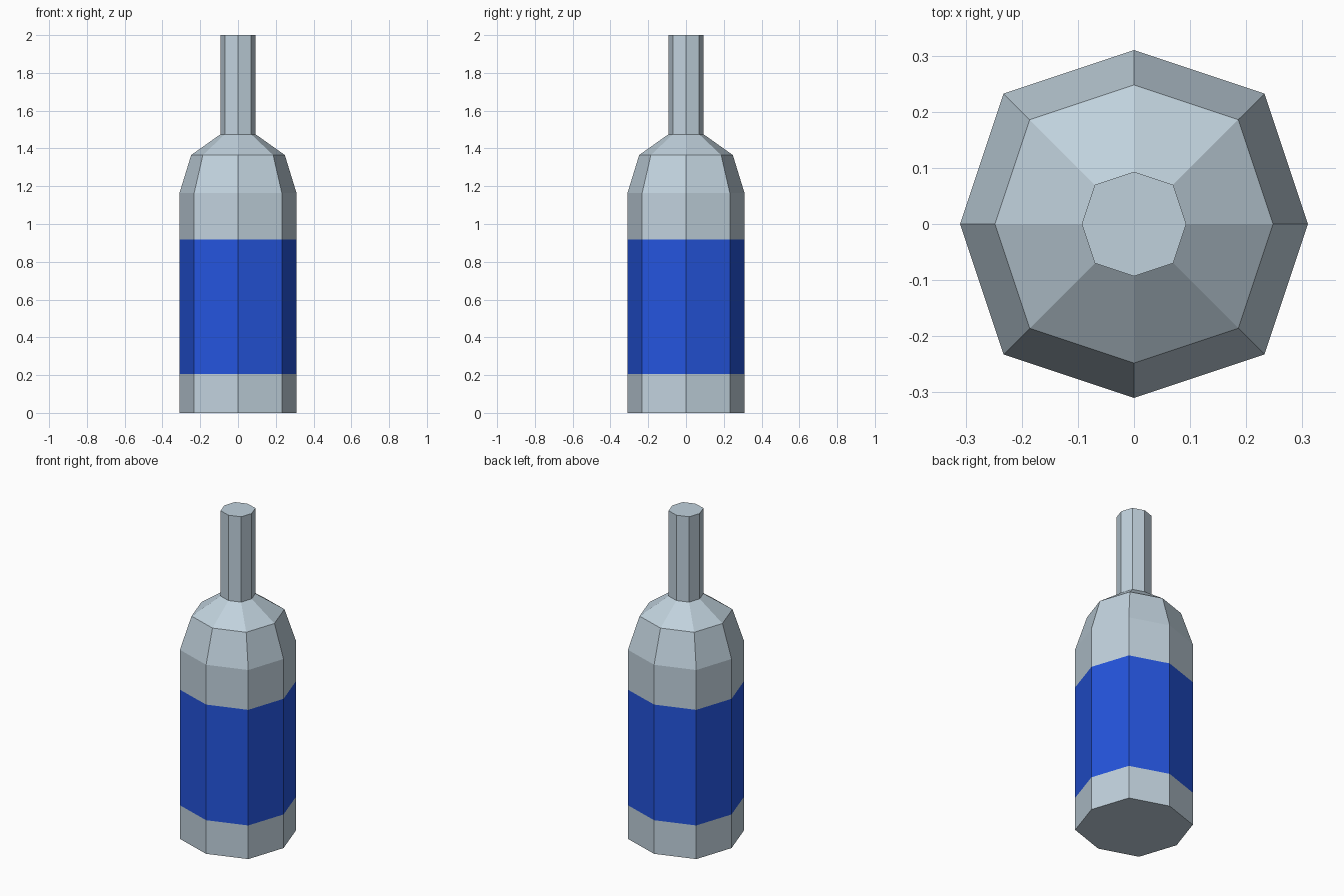
import bpy, bmesh, math

if "Cube" in bpy.data.objects:
    bpy.data.objects.remove(bpy.data.objects["Cube"])

def material(name, rgb):
    m = bpy.data.materials.new(name)
    m.diffuse_color = (*rgb, 1)
    m.use_nodes = True
    m.node_tree.nodes["Principled BSDF"].inputs["Base Color"].default_value = m.diffuse_color
    return m

glass = material("pale grey glass", (0.53, 0.64, 0.72))
blue = material("blue label", (0.018, 0.09, 0.72))

# Profile: (radius on the axes, height); diagonal corners sit slightly further out
PROFILE = [(0.31, 0), (0.31, 0.207), (0.31, 0.918), (0.31, 1.163),
           (0.248, 1.365), (0.093, 1.475), (0.093, 2.0)]
LABEL_LOW, LABEL_HIGH = 0.207, 0.918

bm = bmesh.new()
rings = []
for r, z in PROFILE:
    ring = []
    for i in range(8):
        a = i * math.pi / 4
        k = r if i % 2 == 0 else r * 0.75 * math.sqrt(2)
        ring.append(bm.verts.new((k * math.cos(a), k * math.sin(a), z)))
    rings.append(ring)

# Side walls and end caps
for lo, hi in zip(rings, rings[1:]):
    for i in range(8):
        j = (i + 1) % 8
        bm.faces.new((lo[i], lo[j], hi[j], hi[i]))
bm.faces.new(rings[0][::-1])
bm.faces.new(rings[-1])

# Label band coloured by height
for f in bm.faces:
    z = f.calc_center_median().z
    f.material_index = int(LABEL_LOW < z < LABEL_HIGH)
    f.smooth = False

mesh = bpy.data.meshes.new("bottle")
bm.to_mesh(mesh)
bm.free()
mesh.materials.append(glass)
mesh.materials.append(blue)
bottle = bpy.data.objects.new("bottle", mesh)
bpy.context.collection.objects.link(bottle)
